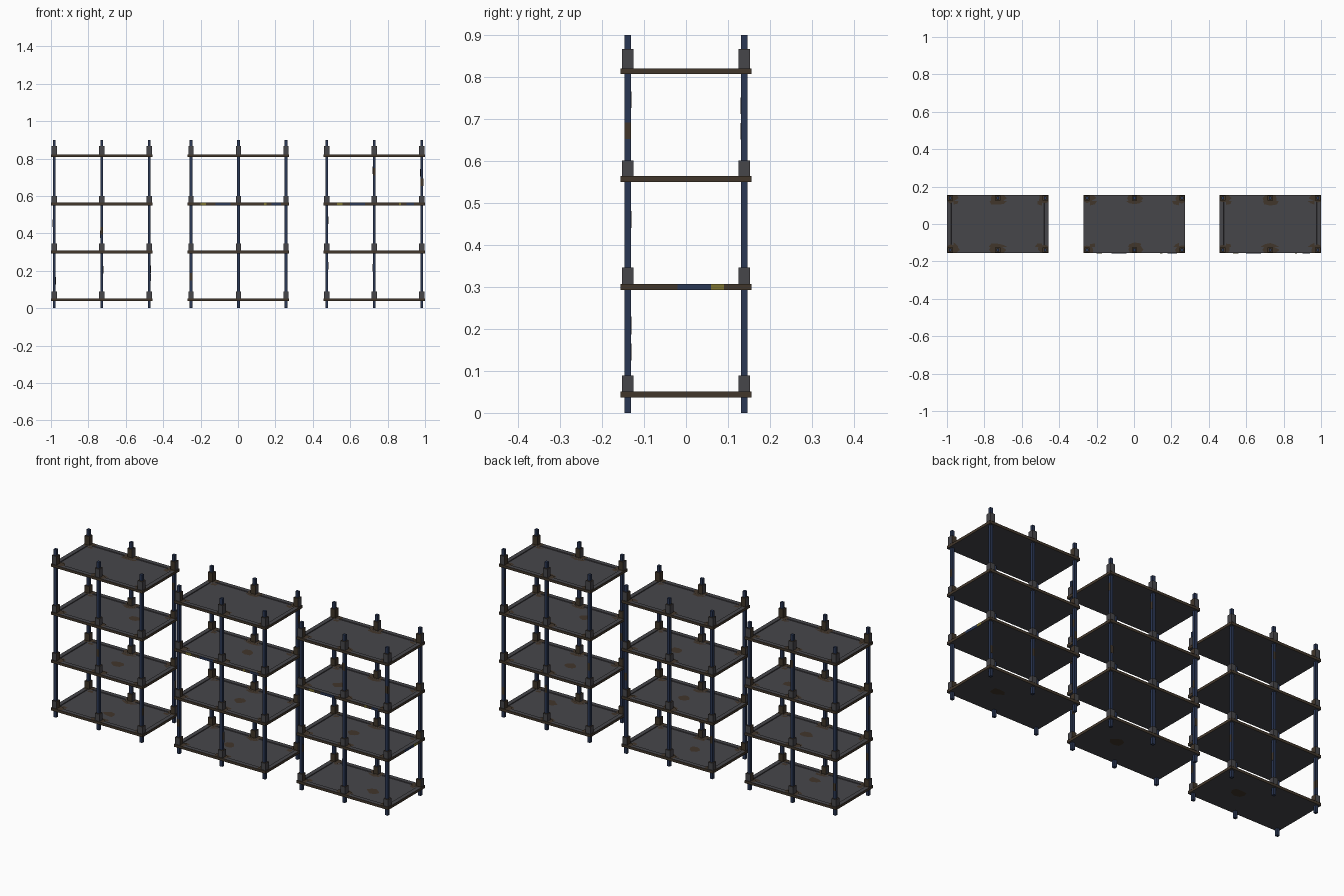
import bpy, bmesh, math, random

if "Cube" in bpy.data.objects:
    bpy.data.objects.remove(bpy.data.objects["Cube"])
random.seed(4)


def material(name, rgb):
    m = bpy.data.materials.new(name)
    m.diffuse_color = (*rgb, 1)
    m.use_nodes = True
    m.node_tree.nodes["Principled BSDF"].inputs["Base Color"].default_value = m.diffuse_color
    return m


GREY = material("dark grey metal", (0.062, 0.061, 0.068))
RUST = material("brown rust", (0.053, 0.037, 0.024))
NAVY = material("navy paint", (0.023, 0.038, 0.088))
YELLOW = material("old yellow paint", (0.20, 0.17, 0.03))
MATS = [GREY, RUST, NAVY, YELLOW]

W, D = 0.2715, 0.156            # half size of a shelf
PX, PY = 0.254, 0.1385          # post offsets
LEVELS = [(0.037, 0.051, 0.0895), (0.293, 0.307, 0.346),
          (0.550, 0.564, 0.601), (0.807, 0.821, 0.8675)]  # bottom, top, sleeve top
POSTS = [(x, y) for x in (-PX, 0, PX) for y in (-PY, PY)]


def box(bm, x0, x1, y0, y1, z0, z1, mat=0):
    r = bmesh.ops.create_cube(bm, size=1)
    for v in r["verts"]:
        v.co = (x0 if v.co.x < 0 else x1, y0 if v.co.y < 0 else y1, z0 if v.co.z < 0 else z1)
    faces = {f for v in r["verts"] for f in v.link_faces}
    for f in faces:
        f.material_index = mat
    return faces


def blob(bm, cx, cy, z, rx, ry, limx, limy):
    """flat irregular patch of rust, clipped to the panel"""
    n = 8
    pts = []
    for i in range(n):
        a = 2 * math.pi * i / n
        k = random.uniform(0.7, 1.15)
        pts.append((max(-limx, min(limx, cx + rx * k * math.cos(a))),
                    max(-limy, min(limy, cy + ry * k * math.sin(a)))))
    f = bm.faces.new([bm.verts.new((x, y, z)) for x, y in pts])
    f.material_index = 1
    bmesh.ops.triangulate(bm, faces=[f])


def finish(bm, name, x):
    me = bpy.data.meshes.new(name)
    bm.to_mesh(me)
    bm.free()
    for m in MATS:
        me.materials.append(m)
    ob = bpy.data.objects.new(name, me)
    ob.location.x = x
    bpy.context.collection.objects.link(ob)


for u, ux in enumerate((-0.7285, 0.002, 0.7285), 1):
    # upright posts with bands of rust
    bm = bmesh.new()
    for x, y in POSTS:
        h = 0.0078
        box(bm, x - h, x + h, y - h, y + h, 0, 0.9, 2)
        for k in range(2):
            z = random.choice((0.12, 0.18, 0.37, 0.43, 0.63, 0.70)) + random.uniform(0, 0.03)
            s = random.choice((-1, 1))
            e = h + 0.0004
            if k:
                box(bm, x + s * h, x + s * e, y - h, y + h, z, z + 0.04, 1)
            else:
                box(bm, x - h, x + h, y + s * h, y + s * e, z, z + 0.04, 1)
    finish(bm, f"posts_{u}", ux)

    for n, (z0, z1, zs) in enumerate(LEVELS, 1):
        # shelf tray: rusty edges, grey recessed top
        bm = bmesh.new()
        faces = box(bm, -W, W, -D, D, z0, z1)
        for f in faces:
            f.normal_update()
            f.material_index = 1 if abs(f.normal.z) < 0.5 else 0
        top = max(faces, key=lambda f: f.calc_center_median().z)
        bmesh.ops.inset_region(bm, faces=[top], thickness=0.032)
        bmesh.ops.inset_region(bm, faces=[top], thickness=0.001, depth=-0.004)
        finish(bm, f"shelf_{u}_{n}", ux)

        # rust patches around the posts and on the panel
        bm = bmesh.new()
        lx, ly = W - 0.034, D - 0.034
        zp = z1 - 0.0034
        for x, y in POSTS:
            sy = 1 if y > 0 else -1
            sx = 0 if x == 0 else (1 if x > 0 else -1)
            r = 0.045 if sx == 0 else 0.035
            blob(bm, sx * lx, sy * ly, zp, r, 0.022, lx, ly)
            blob(bm, x, y, z1 + 0.0006, 0.045, 0.028, W, D)
        if n < 4:
            blob(bm, random.uniform(-0.17, 0.17), random.uniform(-0.05, 0.05),
                 zp + 0.0003, 0.036, 0.03, lx, ly)
        if n == 1:
            blob(bm, 0.1, 0, z0 - 0.0006, 0.04, 0.03, lx, ly)
        finish(bm, f"rust_patches_{u}_{n}", ux)

        # sleeves clamping the shelf to the posts, rusty on top
        bm = bmesh.new()
        for x, y in POSTS:
            s = 0.0138
            for f in box(bm, x - s, x + s, y - s, y + s, z1, zs):
                f.normal_update()
                inner = f.normal.x * x < -0.01 or f.normal.y * y < -0.01
                f.material_index = 1 if f.normal.z > 0.5 or inner else 0
        finish(bm, f"sleeves_{u}_{n}", ux)

# worn paint flecks on the shelf edges
bm = bmesh.new()
z0, z1, _ = LEVELS[2]
for x, w, m in ((-0.20, 0.03, 3), (-0.12, 0.08, 2), (0.14, 0.012, 3), (0.18, 0.05, 2),
                (0.53, 0.03, 3), (0.60, 0.08, 2), (0.86, 0.012, 3), (0.90, 0.04, 2)):
    box(bm, x, x + w, -D - 0.0006, -D, z0, z1, m)
z0, z1, _ = LEVELS[1]
box(bm, 1.0, 1.0005, -0.02, 0.06, z0, z1, 2)
box(bm, 1.0, 1.0005, 0.06, 0.09, z0, z1, 3)
finish(bm, "paint_flecks", 0)
